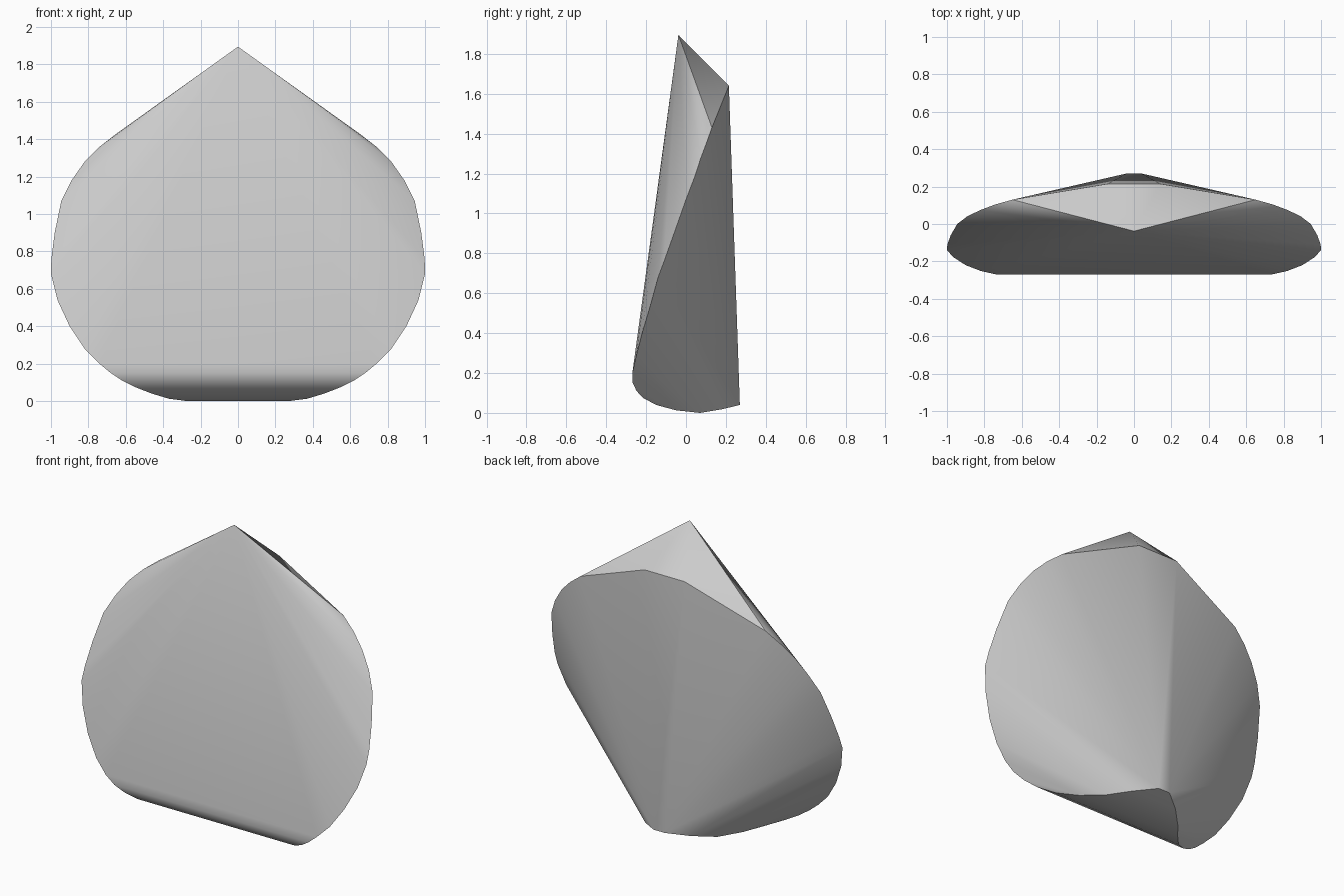
import bpy, bmesh

if "Cube" in bpy.data.objects:
    bpy.data.objects.remove(bpy.data.objects["Cube"])

# Tilted rim, right half: x, y, z from the upper back round to the front foot
rim = [(0.14, 0.215, 1.64), (0.65, 0.13, 1.43), (0.74, 0.105, 1.36),
       (0.82, 0.075, 1.28), (0.89, 0.042, 1.18), (0.945, 0.0, 1.07),
       (0.98, -0.06, 0.90), (0.998, -0.11, 0.76), (1.0, -0.14, 0.68),
       (0.965, -0.178, 0.54), (0.90, -0.22, 0.40), (0.82, -0.251, 0.28),
       (0.74, -0.269, 0.20)]

# Rounded underside, right half, narrowing to a point at the back
underside = [(0.68, -0.267, 0.15), (0.62, -0.248, 0.11), (0.55, -0.215, 0.075),
             (0.46, -0.15, 0.04), (0.37, -0.05, 0.013), (0.27, 0.07, 0.0),
             (0.16, 0.18, 0.018), (0.04, 0.27, 0.04)]

bm = bmesh.new()
bm.verts.new((0, -0.038, 1.895))  # apex
for x, y, z in rim + underside:
    for side in (-1, 1):
        bm.verts.new((side * x, y, z))

# Stretch a convex skin over the outline
bmesh.ops.convex_hull(bm, input=bm.verts[:])
bmesh.ops.delete(bm, geom=[v for v in bm.verts if not v.link_faces], context='VERTS')
bmesh.ops.dissolve_limit(bm, angle_limit=0.01, verts=bm.verts[:], edges=bm.edges[:])
bmesh.ops.recalc_face_normals(bm, faces=bm.faces[:])

mesh = bpy.data.meshes.new("faceted_shell")
bm.to_mesh(mesh)
bm.free()
shell = bpy.data.objects.new("faceted_shell", mesh)
bpy.context.collection.objects.link(shell)

# Smooth the rounded rim, keep the crisp edges
bpy.context.view_layer.objects.active = shell
shell.select_set(True)
bpy.ops.object.shade_smooth_by_angle(angle=0.45)
